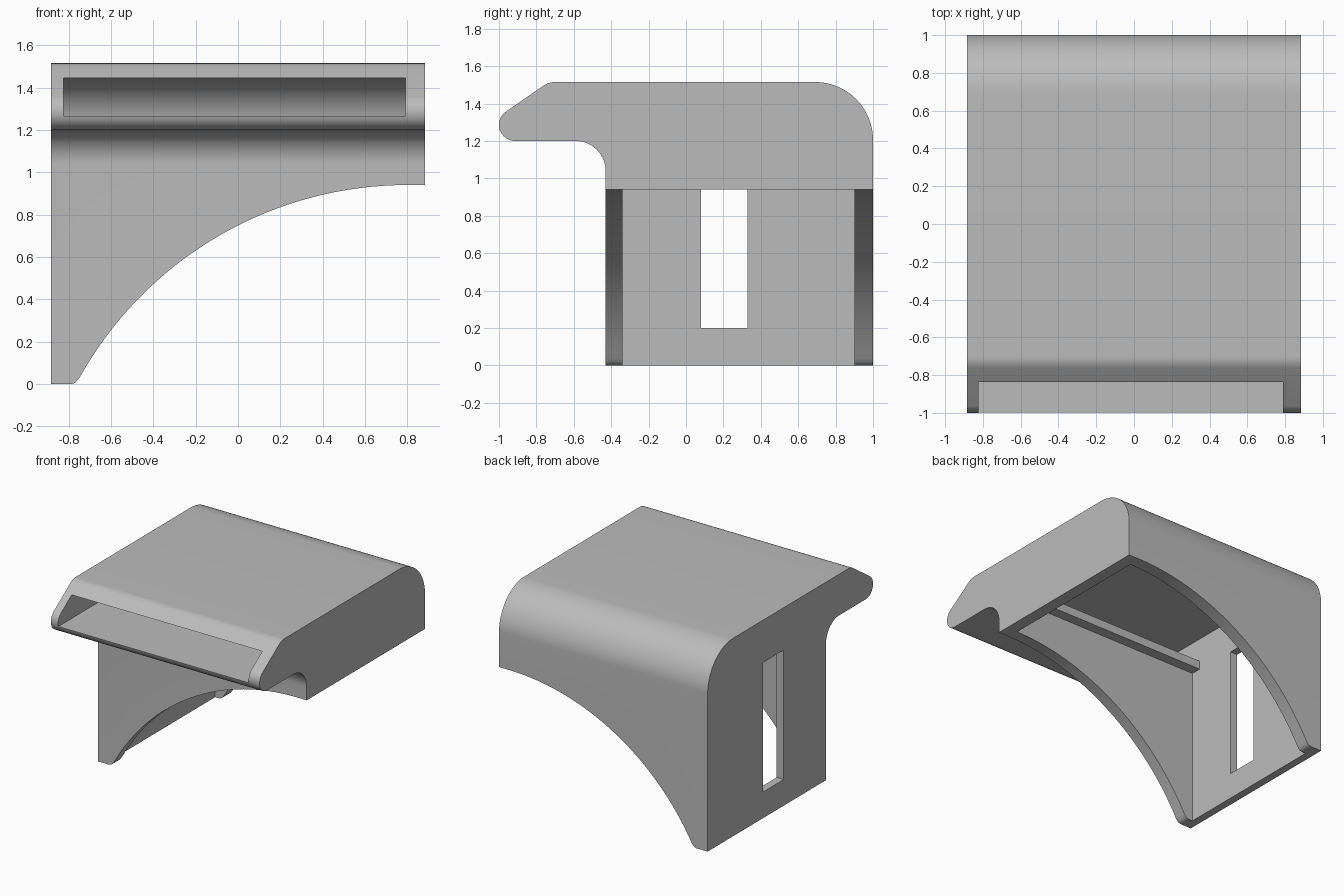
import bpy
import bmesh
from math import cos, sin, radians, sqrt

cube = bpy.data.objects.get("Cube")
if cube:
    bpy.data.objects.remove(cube, do_unlink=True)

grey = bpy.data.materials.new("plain grey")
grey.use_nodes = True
colour = (0.5, 0.5, 0.5, 1)
grey.diffuse_color = colour
grey.node_tree.nodes["Principled BSDF"].inputs["Base Color"].default_value = colour


def arc(cx, cz, r, start, end, steps=16):
    angles = [radians(start + (end - start) * i / steps) for i in range(steps + 1)]
    return [(cx + r * cos(a), cz + r * sin(a)) for a in angles]


def prism(name, outline, axis, low, high):
    """Extrude a closed outline along the x or y axis."""
    place = (lambda p: (low, *p)) if axis == "x" else (lambda p: (p[0], low, p[1]))
    bm = bmesh.new()
    face = bm.faces.new([bm.verts.new(place(p)) for p in outline])
    moved = bmesh.ops.extrude_face_region(bm, geom=[face])["geom"]
    step = (high - low, 0, 0) if axis == "x" else (0, high - low, 0)
    bmesh.ops.translate(bm, vec=step, verts=[v for v in moved if isinstance(v, bmesh.types.BMVert)])
    bmesh.ops.recalc_face_normals(bm, faces=bm.faces)
    mesh = bpy.data.meshes.new(name)
    bm.to_mesh(mesh)
    bm.free()
    mesh.materials.append(grey)
    obj = bpy.data.objects.new(name, mesh)
    bpy.context.collection.objects.link(obj)
    return obj


# Outer body: overhanging nose, flat top, rounded back
half = 0.883
outline = [(-0.43, 0)]
outline += arc(-0.59, 1.04, 0.16, 0, 90)
outline += arc(-0.914, 1.286, 0.086, 270, 123)
outline += arc(-0.70, 1.405, 0.11, 123, 90, 8)
outline += arc(0.69, 1.205, 0.31, 90, 0, 24)
outline += [(1, 0)]
body = prism("bracket_body", outline, "x", -half, half)

# Sweeping arch under the body, with a rounded foot
radius, cx, cz = 1.772, 0.80, -0.832
sweep = [(cx - 1.545 * (1 - i / 48), 0) for i in range(49)]
sweep = [(x, cz + sqrt(radius ** 2 - (x - cx) ** 2)) for x, _ in sweep]
foot = [(-0.787, -0.2), (-0.787, 0), (-0.77, 0.006), (-0.757, 0.018)]
arch = prism("arch_cutter", foot + sweep + [(1.1, 0.94), (1.1, -0.2)], "y", -1.2, 1.2)

# Hollow inside, joined to the front slot, leaving a small ledge
hollow = [(-0.34, -0.2), (-0.34, 1.2), (-0.26, 1.2), (-0.26, 1.265), (-1.2, 1.265), (-1.2, 1.445)]
hollow += arc(0.655, 1.2, 0.245, 90, 0) + [(0.90, -0.2)]
cavity = prism("cavity_cutter", hollow, "x", -0.823, 0.79)

# Tall window in the side wall
opening = [(0.08, 0.2), (0.33, 0.2), (0.33, 1.19), (0.08, 1.19)]
window = prism("window_cutter", opening, "x", -1.0, -0.7)

# Carve the body, then drop the cutters
for cutter in (arch, cavity, window):
    cutter.hide_render = True
    mod = body.modifiers.new(cutter.name, "BOOLEAN")
    mod.operation = "DIFFERENCE"
    mod.solver = "EXACT"
    mod.object = cutter
bpy.context.view_layer.update()
carved = bpy.data.meshes.new_from_object(body.evaluated_get(bpy.context.evaluated_depsgraph_get()))
body.modifiers.clear()
body.data = carved
for cutter in (arch, cavity, window):
    bpy.data.objects.remove(cutter, do_unlink=True)

# Smooth curves, sharp edges
bpy.ops.object.select_all(action="DESELECT")
body.select_set(True)
bpy.context.view_layer.objects.active = body
bpy.ops.object.shade_smooth_by_angle(angle=radians(25))
